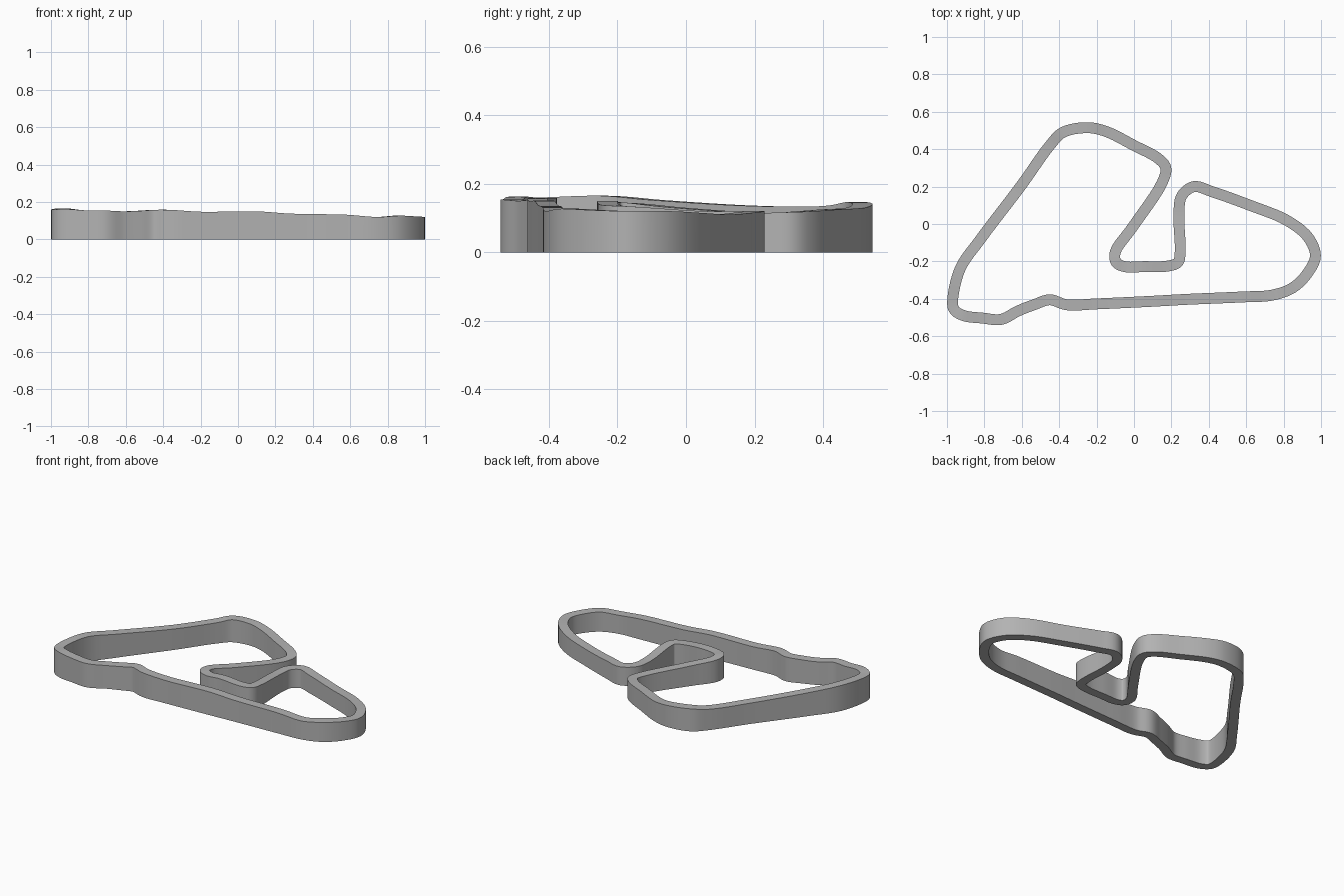
import bpy
import bmesh
from mathutils import Vector

if "Cube" in bpy.data.objects:
    bpy.data.objects.remove(bpy.data.objects["Cube"], do_unlink=True)

UNIT = 0.01          # path points are in hundredths
HALF_WIDTH = 0.029
STEPS = 6            # spline samples between path points

# Centreline of the circuit with the height of the road surface
left_straight = [(-97, -42, 16), (-93, -24, 16.5), (-82, -8, 15.2), (-60, 21, 13.5),
                 (-45, 42, 13.5)]
back_corner = [(-38, 49, 14.6), (-25, 51.5, 14), (-15, 49.5, 13), (0, 42, 12.5),
               (13, 35, 12), (17, 30, 11.7), (15, 22, 11.5)]
inner_hairpin = [(-1, -2, 13), (-10, -15, 14.3), (-9.5, -20.5, 14.6), (-5, -22.8, 14.5),
                 (5, -22.8, 15), (18, -22.5, 14), (23.5, -20.5, 13.6), (24.7, -15, 13.3),
                 (24, 5, 12)]
right_lobe = [(25.5, 15, 12), (32, 20, 12), (42, 17.2, 11.6), (62, 10, 11),
              (82, 1.8, 11.5), (93, -7, 12), (97, -17, 12), (93, -26, 12.3),
              (85, -34, 12.7), (74, -38, 12)]
front_straight = [(58, -39, 13.2), (28, -40.3, 13.8), (10, -41.3, 15), (-20, -42.7, 14.8),
                  (-36, -43.2, 15.8)]
front_chicane = [(-45, -40.5, 15.8), (-53, -43, 15.3), (-62, -46.5, 15), (-71, -51, 15.4),
                 (-81, -50.3, 15.5), (-91, -49, 16.2), (-96, -46, 16)]
path = [Vector(p) * UNIT for p in left_straight + back_corner + inner_hairpin
        + right_lobe + front_straight + front_chicane]


def spline_point(a, b, c, d, t):
    """Centripetal spline between b and c, free of overshoot."""
    k = [0.0]
    for p, q in ((a, b), (b, c), (c, d)):
        k.append(k[-1] + (q - p).length ** 0.5)
    u = k[1] + (k[2] - k[1]) * t

    def mix(p, q, lo, hi):
        return p.lerp(q, (u - lo) / (hi - lo))

    ab, bc, cd = mix(a, b, k[0], k[1]), mix(b, c, k[1], k[2]), mix(c, d, k[2], k[3])
    return mix(mix(ab, bc, k[0], k[2]), mix(bc, cd, k[1], k[3]), k[1], k[2])


def smooth_loop(points):
    n = len(points)
    return [spline_point(points[i - 1], points[i], points[(i + 1) % n],
                         points[(i + 2) % n], s / STEPS)
            for i in range(n) for s in range(STEPS)]


def build_track(name, points, material):
    """Sweep a box section, with its base on the ground, along a closed loop."""
    bm = bmesh.new()
    n = len(points)
    rings = []
    for i, p in enumerate(points):
        along = points[(i + 1) % n] - points[i - 1]
        side = Vector((-along.y, along.x, 0)).normalized() * HALF_WIDTH
        ground = Vector((p.x, p.y, 0))
        section = (ground + side, ground - side, p - side, p + side)
        rings.append([bm.verts.new(v) for v in section])
    for i, ring in enumerate(rings):
        nxt = rings[(i + 1) % n]
        for j in range(4):
            k = (j + 1) % 4
            bm.faces.new((ring[j], ring[k], nxt[k], nxt[j]))
    bmesh.ops.recalc_face_normals(bm, faces=bm.faces)
    mesh = bpy.data.meshes.new(name)
    bm.to_mesh(mesh)
    bm.free()
    mesh.materials.append(material)
    obj = bpy.data.objects.new(name, mesh)
    bpy.context.collection.objects.link(obj)
    return obj


# Single plain grey
grey = bpy.data.materials.new("plain_grey")
grey.use_nodes = True
colour = (0.45, 0.45, 0.45, 1)
grey.diffuse_color = colour
grey.node_tree.nodes["Principled BSDF"].inputs["Base Color"].default_value = colour

track = build_track("circuit_wall", smooth_loop(path), grey)
bpy.ops.object.select_all(action="DESELECT")
track.select_set(True)
bpy.context.view_layer.objects.active = track
bpy.ops.object.shade_smooth_by_angle()
